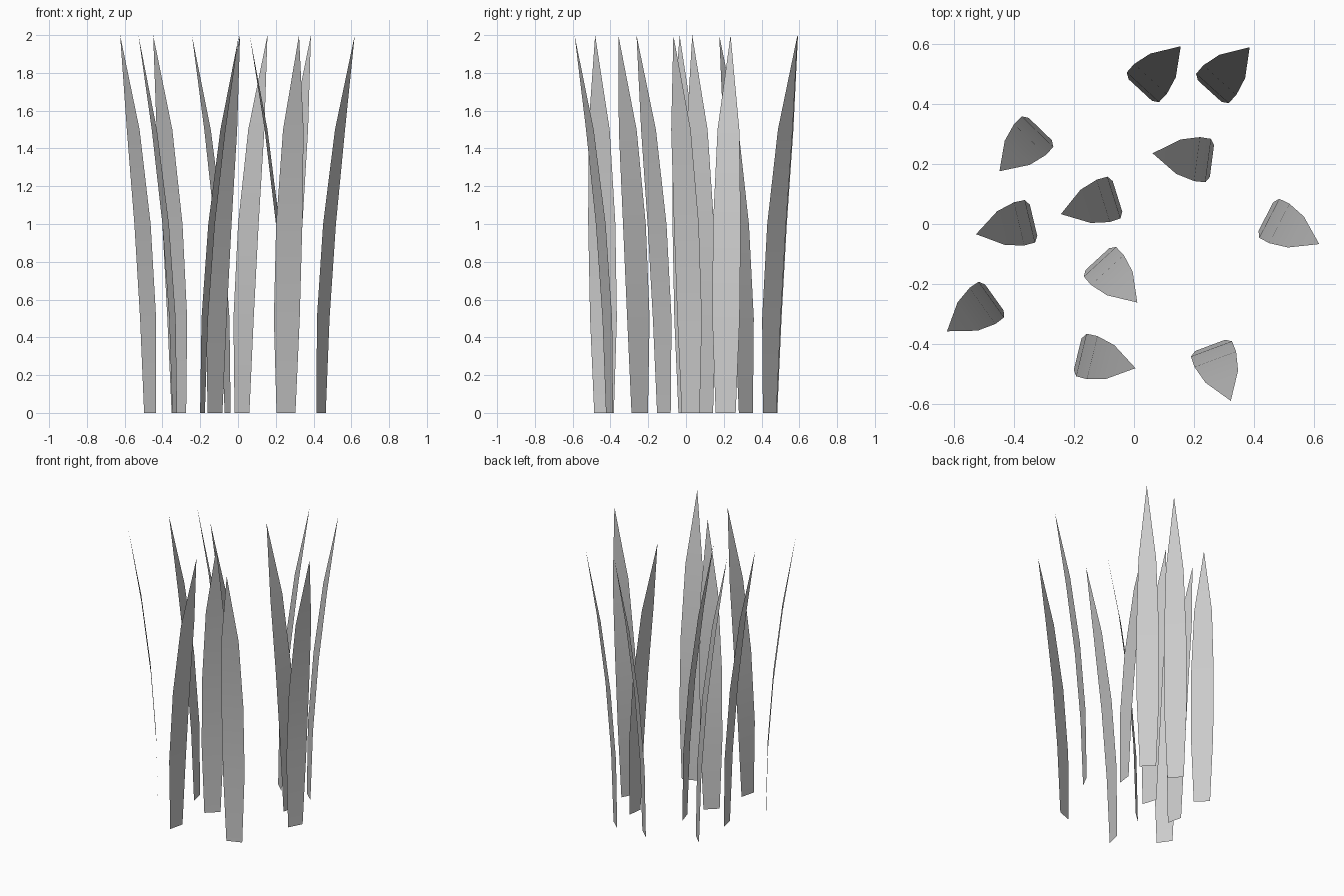
import bpy
from mathutils import Vector

if "Cube" in bpy.data.objects:
    bpy.data.objects.remove(bpy.data.objects["Cube"])

# base centre x, y and tip x, y of every blade
BLADES = [
    (0.021, 0.447, 0.156, 0.593), (0.253, 0.443, 0.386, 0.590),
    (-0.313, 0.317, -0.449, 0.176), (0.260, 0.210, 0.062, 0.236),
    (-0.055, 0.092, -0.244, 0.033), (-0.335, 0.012, -0.527, -0.034),
    (0.440, 0.025, 0.618, -0.067), (-0.122, -0.117, 0.011, -0.262),
    (-0.188, -0.434, 0.005, -0.481), (0.254, -0.405, 0.323, -0.590),
    (-0.466, -0.245, -0.624, -0.358),
]
# blade width at each height below the tip
WIDTHS = [(0.0, 0.107), (0.5, 0.146), (1.0, 0.148), (1.5, 0.116)]
HEIGHT = 2.0


def grass_blade(index, bx, by, tx, ty):
    base = Vector((bx, by, 0))
    lean = Vector((tx - bx, ty - by, 0))
    side = Vector((-lean.y, lean.x, 0)).normalized()
    verts = []
    for z, width in WIDTHS:
        # bends outward with the square of the height
        mid = base + lean * (z / HEIGHT) ** 2 + Vector((0, 0, z))
        verts += [mid - side * width / 2, mid + side * width / 2]
    verts.append(Vector((tx, ty, HEIGHT)))
    n = len(WIDTHS)
    faces = [(2 * i, 2 * i + 1, 2 * i + 3, 2 * i + 2) for i in range(n - 1)]
    faces.append((2 * n - 2, 2 * n - 1, 2 * n))
    mesh = bpy.data.meshes.new("grass_blade")
    mesh.from_pydata(verts, [], faces)
    for poly in mesh.polygons:
        poly.use_smooth = True
    obj = bpy.data.objects.new(f"grass_blade_{index:02d}", mesh)
    bpy.context.collection.objects.link(obj)


# tuft of blades
for i, blade in enumerate(BLADES, 1):
    grass_blade(i, *blade)
